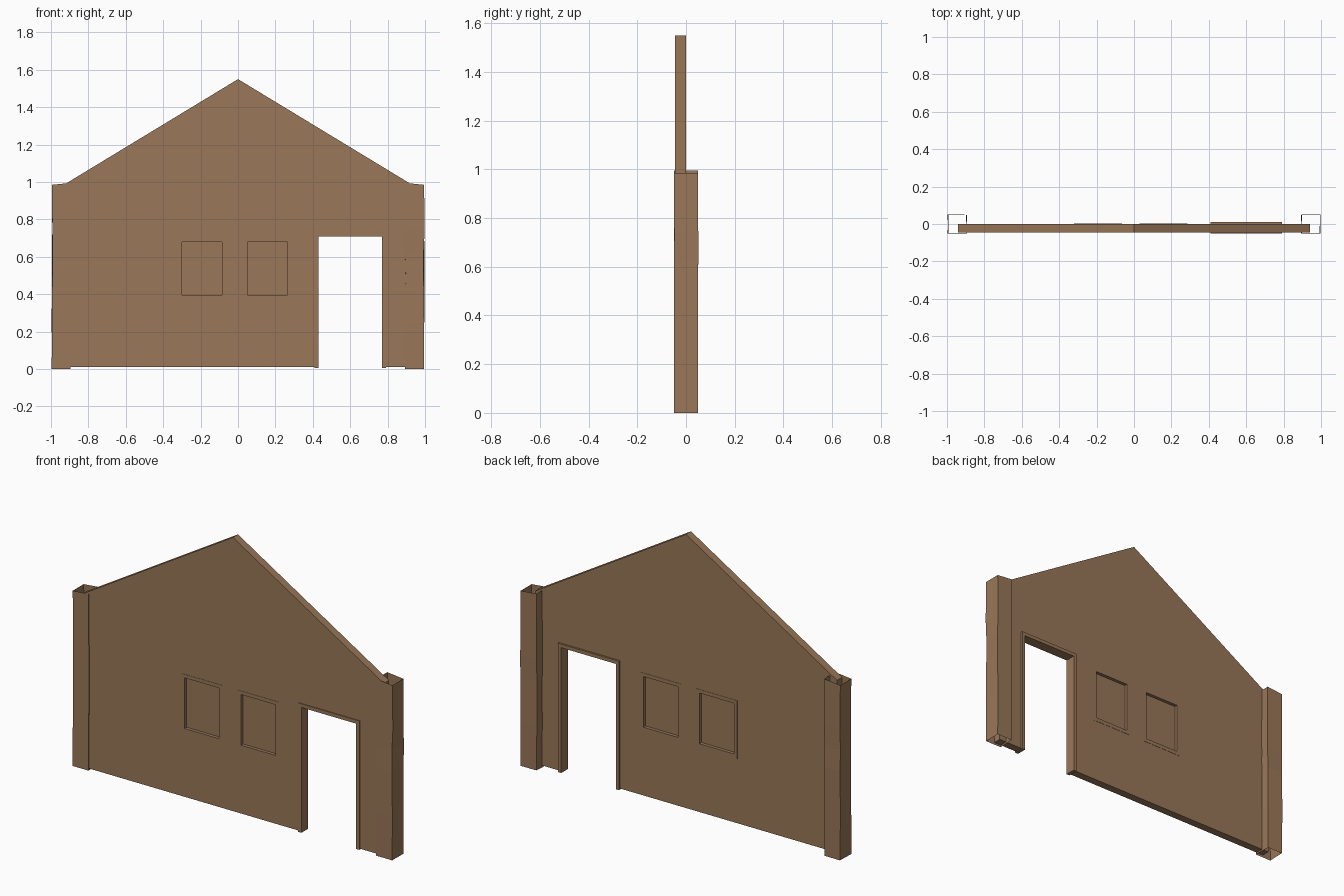
import bpy, bmesh, math, random
from mathutils import Vector

if "Cube" in bpy.data.objects:
    bpy.data.objects.remove(bpy.data.objects["Cube"])

random.seed(4)

wood = bpy.data.materials.new("brown wood")
wood.diffuse_color = (0.32, 0.185, 0.098, 1)
wood.use_nodes = True
wood.node_tree.nodes["Principled BSDF"].inputs["Base Color"].default_value = wood.diffuse_color


def finish(bm, name):
    bmesh.ops.recalc_face_normals(bm, faces=bm.faces)
    mesh = bpy.data.meshes.new(name)
    bm.to_mesh(mesh)
    bm.free()
    mesh.materials.append(wood)
    ob = bpy.data.objects.new(name, mesh)
    bpy.context.collection.objects.link(ob)
    return ob


def rect(x0, x1, z0, z1):
    return [(x0, z0), (x1, z0), (x1, z1), (x0, z1)]


def panel(name, loops, y0, y1):
    """Flat outline (first loop) with holes (other loops), extruded in y."""
    bm = bmesh.new()
    edges = []
    for loop in loops:
        vs = [bm.verts.new((x, y0, z)) for x, z in loop]
        edges += [bm.edges.new((vs[i - 1], vs[i])) for i in range(len(vs))]
    bmesh.ops.triangle_fill(bm, edges=edges, use_beauty=True,
                            use_dissolve=False, normal=(0, -1, 0))
    ext = bmesh.ops.extrude_face_region(bm, geom=bm.faces[:], use_keep_orig=True)
    top = [g for g in ext["geom"] if isinstance(g, bmesh.types.BMVert)]
    bmesh.ops.translate(bm, verts=top, vec=(0, y1 - y0, 0))
    return finish(bm, name)


# gable wall with door notch and two window openings
windows = [(-0.30, -0.085), (0.05, 0.265)]
WZ0, WZ1 = 0.395, 0.68
outline = [(-0.94, 0.01), (0.42, 0.01), (0.42, 0.72), (0.78, 0.72), (0.78, 0.01),
           (0.94, 0.01), (0.94, 0.98), (0, 1.55), (-0.94, 0.98)]
holes = [rect(a - 0.01, b + 0.01, WZ0 - 0.01, WZ1 + 0.01) for a, b in windows]
panel("gable_wall", [outline] + holes, -0.045, 0.0)

# window frames, almost flush with the wall, and recessed panes
for side, (a, b) in zip(("left", "right"), windows):
    outer = rect(a - 0.02, b + 0.02, WZ0 - 0.022, WZ1 + 0.02)
    panel(side + "_window_frame", [outer, rect(a, b, WZ0, WZ1)], -0.0465, 0.0015)
    panel(side + "_window_pane", [rect(a - 0.005, b + 0.005, WZ0 - 0.005, WZ1 + 0.005)],
          -0.028, -0.017)

# door frame
panel("door_frame", [[(0.41, 0.005), (0.43, 0.005), (0.43, 0.71), (0.77, 0.71),
                      (0.77, 0.005), (0.79, 0.005), (0.79, 0.73), (0.41, 0.73)]],
      -0.05, 0.01)


# corner posts: open square tubes, slightly uneven like hewn timber
def post(name, side):
    bm = bmesh.new()
    rings = []
    for z in (0.003, 0.25, 0.5, 0.62, 0.74, 0.99):
        ring = []
        for dx, dy in ((-1, -1), (1, -1), (1, 1), (-1, 1)):
            wob = 0.003 if 0 < z < 0.9 else 0.0
            x = side * 0.945 + dx * 0.05 + random.uniform(-wob, wob)
            y = dy * 0.049 + random.uniform(-wob, wob) * 0.5
            dz = -0.005 * dx * side if z > 0.9 else 0
            ring.append(bm.verts.new((x, y, z + dz)))
        rings.append(ring)
    for lo, hi in zip(rings, rings[1:]):
        for i in range(4):
            j = (i + 1) % 4
            bm.faces.new((lo[i], lo[j], hi[j], hi[i]))
    for v in rings[0]:
        v.co.z = 0
    return finish(bm, name)


post("left_corner_post", -1)
post("right_corner_post", 1)
